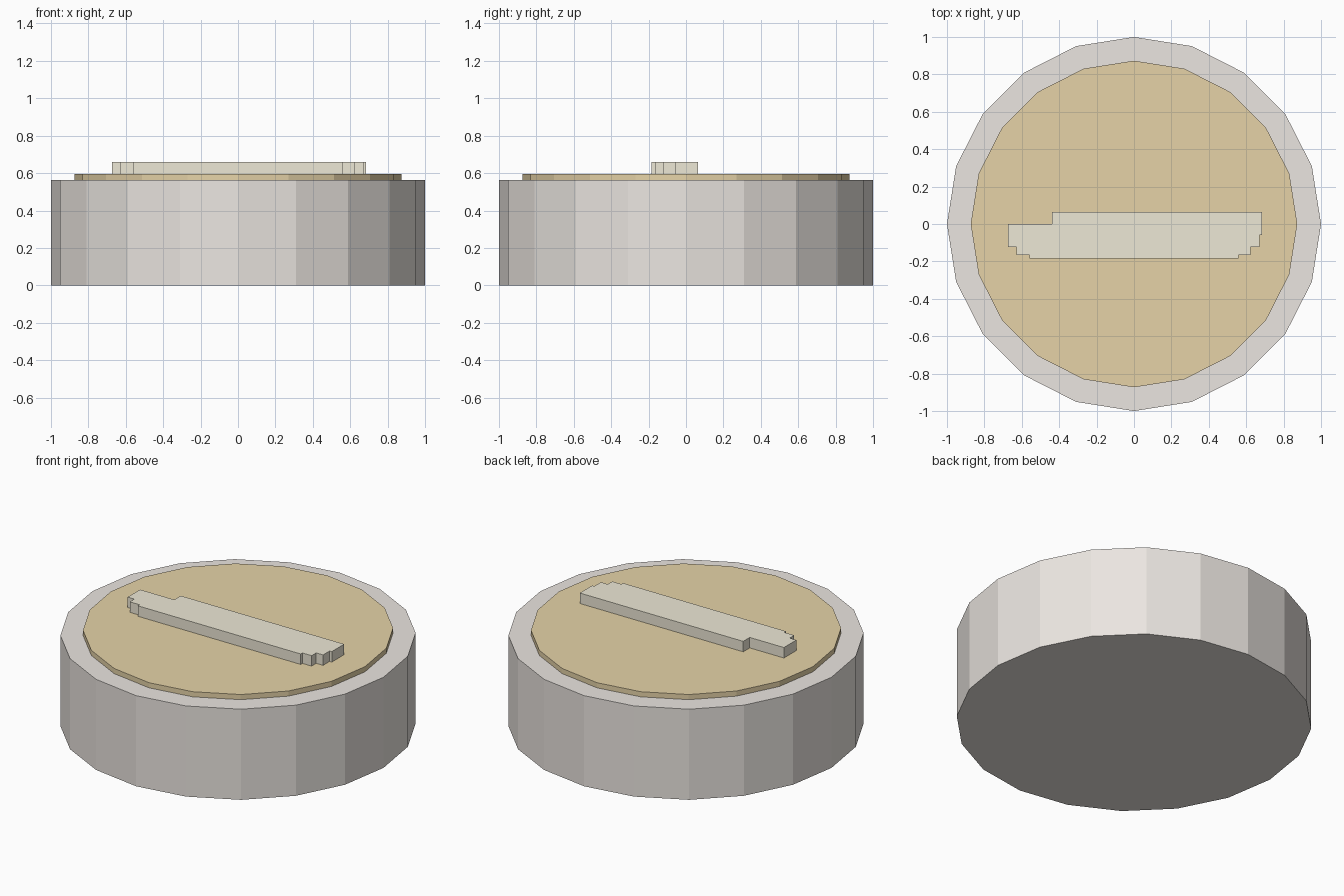
import bpy, bmesh
from math import cos, sin, tau

if "Cube" in bpy.data.objects:
    bpy.data.objects.remove(bpy.data.objects["Cube"])


def prism(name, outline, z0, z1, color):
    """Extrude a flat outline between two heights."""
    bm = bmesh.new()
    face = bm.faces.new([bm.verts.new((x, y, z0)) for x, y in outline])
    top = bmesh.ops.extrude_face_region(bm, geom=[face], use_keep_orig=True)
    verts = [v for v in top["geom"] if isinstance(v, bmesh.types.BMVert)]
    bmesh.ops.translate(bm, verts=verts, vec=(0, 0, z1 - z0))
    bmesh.ops.recalc_face_normals(bm, faces=bm.faces)
    mesh = bpy.data.meshes.new(name)
    bm.to_mesh(mesh)
    bm.free()
    mat = bpy.data.materials.new(name + "_color")
    mat.diffuse_color = (*color, 1)
    mat.use_nodes = True
    mat.node_tree.nodes["Principled BSDF"].inputs["Base Color"].default_value = mat.diffuse_color
    mesh.materials.append(mat)
    obj = bpy.data.objects.new(name, mesh)
    bpy.context.collection.objects.link(obj)
    return obj


def ring(radius, sides=20):
    return [(radius * cos(tau * i / sides), radius * sin(tau * i / sides))
            for i in range(sides)]


# Round body and the thin disc on top
prism("base", ring(1.0), 0, 0.563, (0.83, 0.79, 0.75))
prism("top_disc", ring(0.873), 0.563, 0.595, (0.79, 0.65, 0.39))

# Raised bar with stepped ends
bar = [(-0.673, 0.0), (-0.673, -0.122), (-0.627, -0.122), (-0.627, -0.167),
       (-0.56, -0.167), (-0.56, -0.184), (0.56, -0.184), (0.56, -0.167),
       (0.623, -0.167), (0.623, -0.122), (0.67, -0.122), (0.67, -0.058),
       (0.685, -0.058), (0.685, 0.064), (-0.438, 0.064), (-0.438, 0.0)]
prism("raised_bar", bar, 0.595, 0.66, (0.85, 0.81, 0.67))
